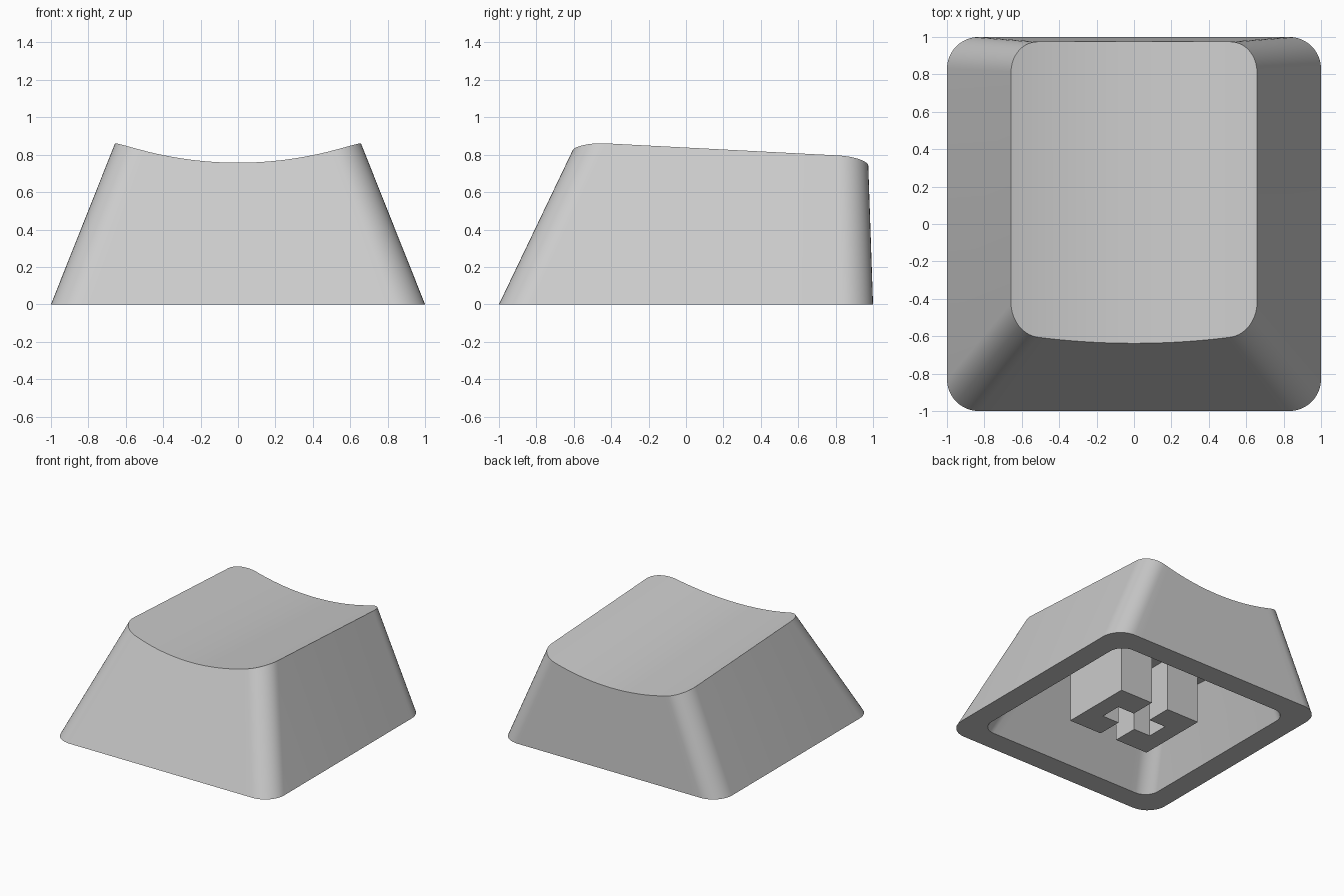
import bpy, bmesh, math
from mathutils import Vector

cube = bpy.data.objects.get("Cube")
if cube:
    bpy.data.objects.remove(cube, do_unlink=True)

grey = bpy.data.materials.new("light_grey_plastic")
grey.use_nodes = True
grey.diffuse_color = (0.6, 0.6, 0.6, 1)
grey.node_tree.nodes["Principled BSDF"].inputs["Base Color"].default_value = (0.6, 0.6, 0.6, 1)

ARC, COLS = 10, 24      # segments per corner, columns along the front and back edges
TILT = 0.052            # the top drops towards the back
DISH_RADIUS = 1.95


def outline(half_x, y0, y1, r, height):
    """Rounded rectangle: front edge left to right, then back edge right to left."""
    front, back = [], []
    corner = [math.radians(90 * i / ARC) for i in range(ARC + 1)]
    left = [(-half_x + r - r * math.cos(a), r - r * math.sin(a)) for a in corner]
    straight = half_x - r
    middle = [(-straight + 2 * straight * i / COLS, 0) for i in range(1, COLS)]
    for x, inset in left + middle + [(-x, d) for x, d in reversed(left)]:
        front.append(Vector((x, y0 + inset, height(y0 + inset))))
        back.append(Vector((x, y1 - inset, height(y1 - inset))))
    return front + back[::-1]


def dish(p):
    """Height of the tilted cylindrical top at a point."""
    return 0.724 - TILT * p.y + DISH_RADIUS - math.sqrt(DISH_RADIUS ** 2 - p.x ** 2)


def trim_to_dish(base, top):
    """Slide each point along its wall line until it meets the dished top."""
    ring = []
    for b, t in zip(base, top):
        k = 1.0
        for _ in range(12):
            k *= dish(b.lerp(t, k)) / b.lerp(t, k).z
        ring.append(b.lerp(t, k))
    return ring


def finish(bm, name):
    bmesh.ops.recalc_face_normals(bm, faces=bm.faces)
    mesh = bpy.data.meshes.new(name)
    bm.to_mesh(mesh)
    bm.free()
    mesh.materials.append(grey)
    obj = bpy.data.objects.new(name, mesh)
    bpy.context.collection.objects.link(obj)
    return obj


def bridge(bm, a, b):
    for i in range(len(a)):
        j = (i + 1) % len(a)
        bm.faces.new((a[i], a[j], b[j], b[i]))


def cap(bm, ring):
    """Close a ring with strips running front to back."""
    n = len(ring)
    for i in range(n // 2 - 1):
        bm.faces.new((ring[i], ring[i + 1], ring[n - 2 - i], ring[n - 1 - i]))


def prism(name, points, z0, z1):
    bm = bmesh.new()
    face = bm.faces.new([bm.verts.new((x, y, z0)) for x, y in points])
    new = bmesh.ops.extrude_face_region(bm, geom=[face], use_keep_orig=True)["geom"]
    bmesh.ops.translate(bm, vec=(0, 0, z1 - z0),
                        verts=[v for v in new if isinstance(v, bmesh.types.BMVert)])
    return finish(bm, name)


# Hollow shell: tapered walls, dished top, flat rim and inner cavity
base = outline(1, -1, 1, 0.17, lambda y: 0)
top = outline(0.658, -0.585, 0.973, 0.16, lambda y: 0.837 - TILT * y)
inner_base = outline(0.817, -0.817, 0.817, 0.12, lambda y: 0)
inner_top = outline(0.62, -0.45, 0.795, 0.12, lambda y: 0.55 - TILT * y)

bm = bmesh.new()
rings = [[bm.verts.new(p) for p in ring]
         for ring in (trim_to_dish(base, top), base, inner_base, inner_top)]
for a, b in zip(rings, rings[1:]):
    bridge(bm, a, b)
cap(bm, rings[0])
cap(bm, rings[-1])
shell = finish(bm, "cap_shell")
bpy.ops.object.select_all(action="DESELECT")
shell.select_set(True)
bpy.context.view_layer.objects.active = shell
bpy.ops.object.shade_smooth_by_angle(angle=math.radians(30))

# Mounting stem: two slotted halves hanging from a solid block
W, L = 0.375, 0.3
GAP, SLOT_W, SLOT_L = 0.077, 0.09, 0.23
SLOT_TOP = 0.44
half = [(GAP, -L), (GAP, -SLOT_W), (SLOT_L, -SLOT_W), (SLOT_L, SLOT_W),
        (GAP, SLOT_W), (GAP, L), (W, L), (W, -L)]
for name, side in (("stem_left_half", 1), ("stem_right_half", -1)):
    prism(name, [(side * x, y) for x, y in half], 0, SLOT_TOP)
prism("stem_block", [(-W, -L), (W, -L), (W, L), (-W, L)], SLOT_TOP, 0.6)
